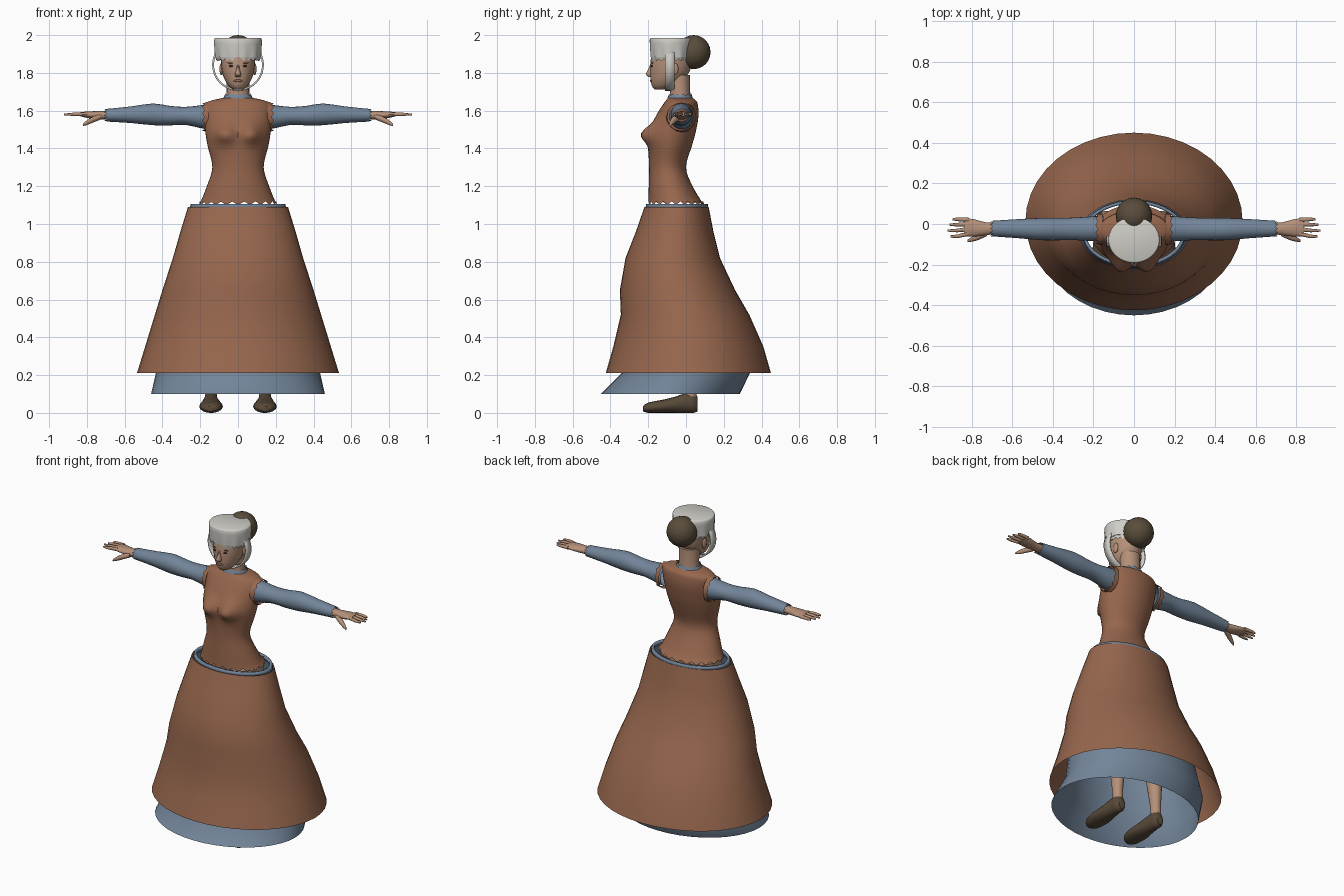
import bpy, bmesh, math
from mathutils import Matrix, Vector

if "Cube" in bpy.data.objects:
    bpy.data.objects.remove(bpy.data.objects["Cube"], do_unlink=True)


def material(name, *rgb):
    mat = bpy.data.materials.new(name)
    mat.use_nodes = True
    mat.diffuse_color = (*rgb, 1)
    mat.node_tree.nodes["Principled BSDF"].inputs["Base Color"].default_value = (*rgb, 1)
    return mat


rust = material("rust cloth", .31, .135, .075)
blue = material("blue cloth", .17, .235, .32)
linen = material("white linen", .62, .61, .57)
skin = material("skin", .46, .28, .19)
hair = material("dark brown hair", .1, .073, .044)
leather = material("brown leather", .095, .066, .04)
eye_dark = material("dark eye", .03, .02, .018)
lip_red = material("muted lip", .3, .13, .1)


def finish(name, bm, mat, mirror=False, thick=0):
    """Turn a bmesh into a named, smooth-shaded object."""
    bmesh.ops.recalc_face_normals(bm, faces=bm.faces)
    mesh = bpy.data.meshes.new(name)
    bm.to_mesh(mesh)
    bm.free()
    mesh.materials.append(mat)
    obj = bpy.data.objects.new(name, mesh)
    bpy.context.collection.objects.link(obj)
    bpy.ops.object.select_all(action='DESELECT')
    obj.select_set(True)
    bpy.context.view_layer.objects.active = obj
    bpy.ops.object.shade_smooth_by_angle(angle=math.radians(45))
    if thick:
        solid = obj.modifiers.new("thickness", 'SOLIDIFY')
        solid.thickness = thick
    if mirror:
        obj.modifiers.new("mirror", 'MIRROR').use_axis[0] = True
    return obj


def spline(rings, steps):
    """Smoothly add rings between the given ones."""
    out = []
    for i in range(len(rings) - 1):
        p0, p1, p2 = rings[max(i - 1, 0)], rings[i], rings[i + 1]
        p3 = rings[min(i + 2, len(rings) - 1)]
        for s in range(steps):
            t = s / steps
            out.append([b + .5 * t * (c - a + t * (2 * a - 5 * b + 4 * c - d + t * (3 * (b - c) + d - a)))
                        for a, b, c, d in zip(p0, p1, p2, p3)])
    return out + [rings[-1]]


def loft(name, rings, mat, axis='z', n=24, steps=1, caps=True, jag=0,
         shape=None, **options):
    """Skin oval rings (position, a0, a1, b0, b1) along an axis; jag zigzags the last edge."""
    bm = bmesh.new()
    loops = []
    rings = spline(rings, steps)
    for k, (t, a0, a1, b0, b1) in enumerate(rings):
        loop = []
        for i in range(n):
            ang = math.tau * i / n
            a = (a0 + a1) / 2 + (a1 - a0) / 2 * math.cos(ang)
            b = (b0 + b1) / 2 + (b1 - b0) / 2 * math.sin(ang)
            p = t + (jag if k == len(rings) - 1 and i % 2 else 0)
            co = Vector({'x': (p, a, b), 'y': (a, p, b), 'z': (a, b, p)}[axis])
            loop.append(bm.verts.new(shape(co) if shape else co))
        loops.append(loop)
    for low, high in zip(loops, loops[1:]):
        for i in range(n):
            j = (i + 1) % n
            bm.faces.new((low[i], low[j], high[j], high[i]))
    if caps:
        bm.faces.new(loops[0])
        bm.faces.new(loops[-1])
    return finish(name, bm, mat, **options)


def centred(*rings):
    """Rings (z, half width, front y, back y) centred on x."""
    return [(z, -w, w, y0, y1) for z, w, y0, y1 in rings]


def ball(name, loc, size, mat, mirror=False):
    bm = bmesh.new()
    bmesh.ops.create_uvsphere(bm, u_segments=20, v_segments=12, radius=1,
                              matrix=Matrix.LocRotScale(Vector(loc), None, Vector(size)))
    return finish(name, bm, mat, mirror)


# Skirts: open tubes, the underskirt showing below and at the waist
loft("overskirt", centred((1.09, .265, -.22, .12), (.96, .305, -.265, .145), (.82, .345, -.32, .18),
                          (.65, .4, -.35, .26), (.52, .44, -.345, .335), (.35, .492, -.385, .41),
                          (.21, .535, -.425, .45)), rust, n=40, caps=False)
loft("underskirt", centred((1.1, .248, -.208, .112), (.8, .32, -.295, .16), (.5, .385, -.32, .27),
                           (.21, .435, -.34, .338), (.1, .46, -.45, .285)), blue, n=40, caps=False)
loft("waistband", centred((1.085, .255, -.215, .118), (1.107, .25, -.21, .115)), blue,
     n=40, caps=False, thick=.015)


# Bodice with a shaped bust
def bust(co):
    if co.y < -.07:
        bump = math.exp(-((abs(co.x) - .07) / .05) ** 2 - ((co.z - 1.475) / .05) ** 2)
        co.y -= .055 * bump
    return co


loft("bodice", centred((1.668, .075, -.095, .035), (1.655, .135, -.105, .05), (1.635, .172, -.12, .062),
                       (1.57, .178, -.16, .066), (1.48, .172, -.195, .05), (1.41, .16, -.2, .03),
                       (1.3, .136, -.195, 0), (1.2, .165, -.197, .035), (1.1, .205, -.2, .095)),
     rust, n=40, steps=4, caps=False, jag=.02, shape=bust)
loft("collar", centred((1.655, .085, -.1, .042), (1.672, .075, -.096, .034), (1.68, .07, -.09, .03)),
     blue, caps=False, jag=.01)

# Sleeves with zigzag shoulder and cuff edges
loft("sleeve", [(.15, -.09, .04, 1.5, 1.635), (.2, -.085, .038, 1.508, 1.628),
                (.28, -.08, .032, 1.525, 1.62), (.36, -.08, .03, 1.522, 1.625),
                (.45, -.08, .03, 1.523, 1.638), (.57, -.07, .024, 1.535, 1.622),
                (.71, -.06, .015, 1.543, 1.608)],
     blue, axis='x', steps=2, caps=False, jag=-.015, mirror=True)
loft("armhole", [(.155, -.105, .052, 1.485, 1.648), (.178, -.1, .05, 1.492, 1.64)],
     rust, axis='x', caps=False, jag=.012, mirror=True)

# Hands
loft("palm", [(.67, -.048, .005, 1.553, 1.598), (.73, -.055, .008, 1.553, 1.598),
              (.79, -.062, .024, 1.56, 1.596), (.835, -.06, .028, 1.57, 1.592)],
     skin, axis='x', n=16, steps=2, mirror=True)
for finger, y, tip in (("little", .02, .893), ("ring", -.001, .91), ("middle", -.024, .92), ("index", -.047, .905)):
    end = y * 1.25 - .002
    loft(finger + "_finger", [(.815, y - .011, y + .011, 1.57, 1.592),
                              (.87, end - .009, end + .009, 1.572, 1.59),
                              (tip, end - .005, end + .005, 1.574, 1.584)],
         skin, axis='x', n=10, steps=2, mirror=True)
loft("thumb", [(.725, -.06, -.02, 1.553, 1.585), (.77, -.08, -.046, 1.535, 1.568),
               (.8, -.087, -.064, 1.523, 1.55), (.82, -.09, -.077, 1.518, 1.532)],
     skin, axis='x', n=10, steps=2, mirror=True)

# Legs and shoes
loft("leg", [(.05, .11, .175, 0, .06), (.15, .112, .174, -.01, .055), (.35, .09, .185, -.04, .065),
             (.55, .085, .185, -.075, .04), (.8, .035, .19, -.14, .05), (1.1, .0, .185, -.175, .07)],
     skin, n=20, steps=2, mirror=True)
loft("shoe", [(-.228, .12, .17, .008, .035), (-.2, .092, .194, 0, .055), (-.13, .08, .205, 0, .068),
              (-.06, .09, .195, 0, .085), (0, .102, .185, 0, .105), (.04, .104, .182, 0, .105),
              (.062, .12, .165, .008, .085)], leather, axis='y', n=16, steps=2, mirror=True)

# Neck, head and face
loft("neck", centred((1.63, .07, -.09, .03), (1.7, .06, -.085, .022), (1.79, .062, -.1, .022)), skin, n=20)
loft("head", centred((1.712, .025, -.165, -.09), (1.73, .048, -.18, -.055), (1.76, .068, -.187, -.02),
                     (1.8, .083, -.19, .015), (1.85, .09, -.189, .03), (1.9, .09, -.18, .035),
                     (1.95, .07, -.15, .015)), skin, steps=3)
loft("nose", [(1.778, -.012, .012, -.195, -.17), (1.79, -.017, .017, -.214, -.17),
              (1.815, -.01, .01, -.203, -.17), (1.845, -.007, .007, -.19, -.17)], skin, n=10, steps=2)
ball("ear", (.088, -.06, 1.82), (.01, .02, .032), skin, mirror=True)
ball("eye", (.035, -.18, 1.836), (.014, .005, .006), eye_dark, mirror=True)
ball("eyebrow", (.036, -.179, 1.853), (.02, .005, .003), hair, mirror=True)
ball("lips", (0, -.184, 1.758), (.024, .007, .007), lip_red)


# Gathered cap, chin strap and hair bun
def gather(co):
    ang = math.atan2(co.x, co.y + .078)
    fold = 1 + .035 * math.cos(ang * 11) * max(0, min(1, (1.96 - co.z) / .08))
    return Vector((co.x * fold, (co.y + .078) * fold - .078, co.z))


loft("cap_crown", centred((1.985, .119, -.185, .028), (1.976, .126, -.192, .035), (1.93, .125, -.191, .033),
                          (1.885, .122, -.188, .03)),
     linen, n=48, steps=2, shape=gather)
loft("cap_frill", centred((1.89, .121, -.187, .029), (1.862, .113, -.183, .024)), linen,
     n=48, caps=False, jag=.012, shape=gather)
loft("chin_strap", [(-.11, -.137, .137, 1.705, 1.98), (-.06, -.137, .137, 1.705, 1.98)],
     linen, axis='y', n=40, caps=False, thick=.01)
ball("hair_bun", (0, .04, 1.91), (.09, .09, .09), hair)
